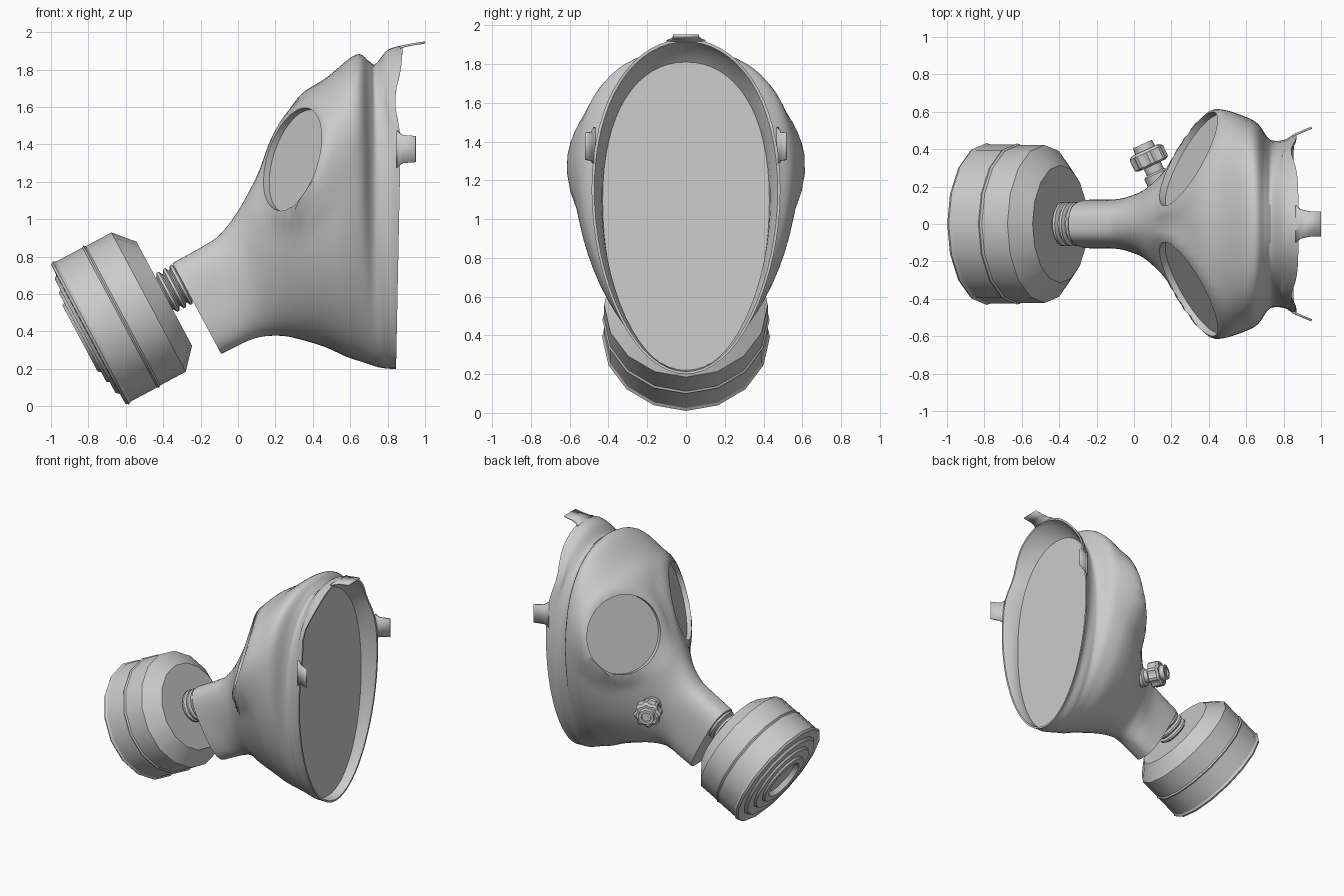
import bpy, bmesh, math
from mathutils import Vector

if "Cube" in bpy.data.objects:
    bpy.data.objects.remove(bpy.data.objects["Cube"])

def finish(name, bm, angle=35):
    bmesh.ops.recalc_face_normals(bm, faces=bm.faces)
    me = bpy.data.meshes.new(name)
    bm.to_mesh(me)
    bm.free()
    ob = bpy.data.objects.new(name, me)
    bpy.context.collection.objects.link(ob)
    smooth(ob, angle)
    return ob

def smooth(ob, angle=35):
    bpy.ops.object.select_all(action='DESELECT')
    ob.select_set(True)
    bpy.context.view_layer.objects.active = ob
    bpy.ops.object.shade_smooth_by_angle(angle=math.radians(angle))

def skin(bm, rings):
    """Join rings of points into a closed, capped solid."""
    loops = [[bm.verts.new(p) for p in ring] for ring in rings]
    n = len(loops[0])
    for a, b in zip(loops, loops[1:]):
        for i in range(n):
            j = (i + 1) % n
            bm.faces.new((a[i], a[j], b[j], b[i]))
    bm.faces.new(loops[0])
    bm.faces.new(loops[-1])

def lathe(name, origin, axis, profile, n=32, flute=0, angle=35):
    """Revolve (distance along axis, radius) pairs around an axis."""
    q = Vector(axis).to_track_quat('Z', 'Y')
    rings = []
    for t, r in profile:
        ring = []
        for i in range(n):
            a = 2 * math.pi * i / n
            rr = r * (1 - flute * (i // 2 % 2))
            ring.append(Vector(origin) + q @ Vector((rr * math.cos(a), rr * math.sin(a), t)))
        rings.append(ring)
    bm = bmesh.new()
    skin(bm, rings)
    return finish(name, bm, angle)

def section(p, n=64):
    """Egg-shaped ring: top x,z, bottom x,z, half width, egg shift, squareness."""
    tx, tz, bx, bz, w, e, k = p
    ring = []
    for i in range(n):
        a = 2 * math.pi * i / n
        s, c = math.sin(a), math.cos(a)
        v = math.copysign(abs(c) ** k, c) + e * s * s
        y = w * math.copysign(abs(s) ** k, s) if abs(s) > 1e-6 else 0
        f = (1 - v) / 2
        ring.append(Vector((tx + (bx - tx) * f, y, tz + (bz - tz) * f)))
    return ring

def spline(keys, steps=5):
    """Catmull-Rom interpolation of section parameters."""
    out = []
    for i in range(len(keys) - 1):
        a, b, c, d = (keys[max(0, min(len(keys) - 1, i + o))] for o in (-1, 0, 1, 2))
        for s in range(steps):
            t = s / steps
            out.append([0.5 * (2 * q + (r - p) * t + (2 * p - 5 * q + 4 * r - u) * t * t
                               + (3 * q - p - 3 * r + u) * t ** 3)
                        for p, q, r, u in zip(a, b, c, d)])
    return out + [list(keys[-1])]

# Face piece: snout to face opening
keys = [
    (-.35, .765, -.09, .28, .130, 0, .7),
    (-.18, .860, .01, .33, .132, 0, .7),
    (-.09, .925, .08, .36, .150, 0, .85),
    (.01, 1.06, .15, .375, .195, 0, 1),
    (.12, 1.27, .25, .375, .300, 0, 1),
    (.22, 1.49, .36, .35, .420, .05, 1),
    (.33, 1.66, .47, .315, .525, .18, 1),
    (.47, 1.755, .58, .265, .575, .28, 1),
    (.63, 1.88, .67, .235, .550, .25, 1),
    (.70, 1.845, .73, .215, .465, .15, .95),
    (.735, 1.83, .77, .205, .445, .1, .95),
    (.80, 1.905, .82, .20, .452, .1, .98),
    (.88, 1.93, .845, .20, .487, .1, 1),
]
lip = [(.88, 1.915, .845, .213, .473, .1, 1),
       (.80, 1.88, .82, .215, .437, .1, .98),
       (.745, 1.81, .775, .22, .430, .1, .95)]
EYE_R, TILT, RECESS = .285, .27, .04
def eye_frame(side):
    n = Vector((-.87 * math.cos(TILT), side * .49 * math.cos(TILT), math.sin(TILT))).normalized()
    return Vector((.325, side * .33, 1.31)), n
def ease(t):
    t = min(1, max(0, t))
    return t * t * (3 - 2 * t)

bm = bmesh.new()
skin(bm, [section(p) for p in spline(keys) + lip])
# Flatten the skin around each eye, leaving the back of the cheek alone
for side in (1, -1):
    c, nrm = eye_frame(side)
    for v in bm.verts:
        off = v.co - c
        d = off.dot(nrm)
        r = (off - d * nrm).length
        if v.co.y * side > .005 and d < .3:
            w = (1 - ease((r - EYE_R) / .11)) * ease((d + .2) / .15) 
            v.co += nrm * (RECESS - d) * w
# Shallow dip in the rim at the temples
for v in bm.verts:
    v.co.x -= .035 * math.exp(-((v.co.z - 1.64) / .13) ** 2) * ease((v.co.x - .78) / .06)
face = finish("face_piece", bm)

# Eye sockets cut down to the lens plane, with a lens in each
for side, label in ((1, "left"), (-1, "right")):
    c, nrm = eye_frame(side)
    cutter = lathe("eye_cutter", c, nrm, [(0, EYE_R), (.3, EYE_R)], 48)
    cutter.hide_render = True
    mod = face.modifiers.new("eye", 'BOOLEAN')
    mod.operation, mod.solver, mod.object = 'DIFFERENCE', 'EXACT', cutter
    bpy.ops.object.select_all(action='DESELECT')
    face.select_set(True)
    bpy.context.view_layer.objects.active = face
    bpy.ops.object.modifier_apply(modifier="eye")
    bpy.data.objects.remove(cutter)
    lathe("lens_" + label, c, nrm, [(-.01, EYE_R), (.004, EYE_R)], 48)
smooth(face)

# Strap tabs on the rim
def tab(name, stations, across):
    bm = bmesh.new()
    rows = [[bm.verts.new(Vector(p) + Vector(across) * h * s) for s in (-1, 1)] for p, h in stations]
    for a, b in zip(rows, rows[1:]):
        bm.faces.new((a[0], a[1], b[1], b[0]))
    ob = finish(name, bm)
    m = ob.modifiers.new("thickness", 'SOLIDIFY')
    m.thickness, m.offset = .012, 0

tab("top_tab", [((.865, 0, 1.918), .10), ((.89, 0, 1.926), .078), ((.94, 0, 1.936), .068),
                ((1.0, 0, 1.945), .068)], (0, 1, 0))
for side, label in ((1, "left"), (-1, "right")):
    tab("side_tab_" + label, [((.85, side * .472, 1.375), .10), ((.865, side * .479, 1.375), .085),
                              ((.88, side * .486, 1.375), .075), ((.95, side * .515, 1.375), .07)], (0, 0, 1))

# Filter canister with stepped outer face
AX = Vector((.882, 0, .471))
C = Vector((-.80, 0, .385))
lathe("filter_canister", C, AX, [
    (-.015, .14), (-.05, .155), (-.05, .20), (-.035, .21), (-.035, .27), (-.02, .28), (-.02, .345),
    (-.002, .36), (0, .422), (.015, .433), (.03, .424), (.19, .424), (.20, .431), (.21, .422),
    (.365, .422), (.46, .315)], 16, angle=29)

# Threaded connector
thread = [(.45, .09)]
for i in range(4):
    t = .465 + i * .04
    thread += [(t, .098), (t + .01, .118), (t + .024, .118), (t + .034, .098)]
lathe("threaded_connector", C, AX, thread + [(.68, .098)], 24)

# Valve knob on the cheek
K, D = Vector((.15, .20, .77)), Vector((-.42, .907, 0))
lathe("valve_stem", K, D, [(0, .07), (.075, .07), (.085, .05), (.16, .05)], 24)
lathe("valve_knob", K, D, [(.125, .08), (.135, .098), (.20, .098), (.215, .08)], 32, flute=.12)
lathe("valve_cap", K, D, [(.20, .06), (.25, .055), (.25, .035), (.24, .032)], 24)
